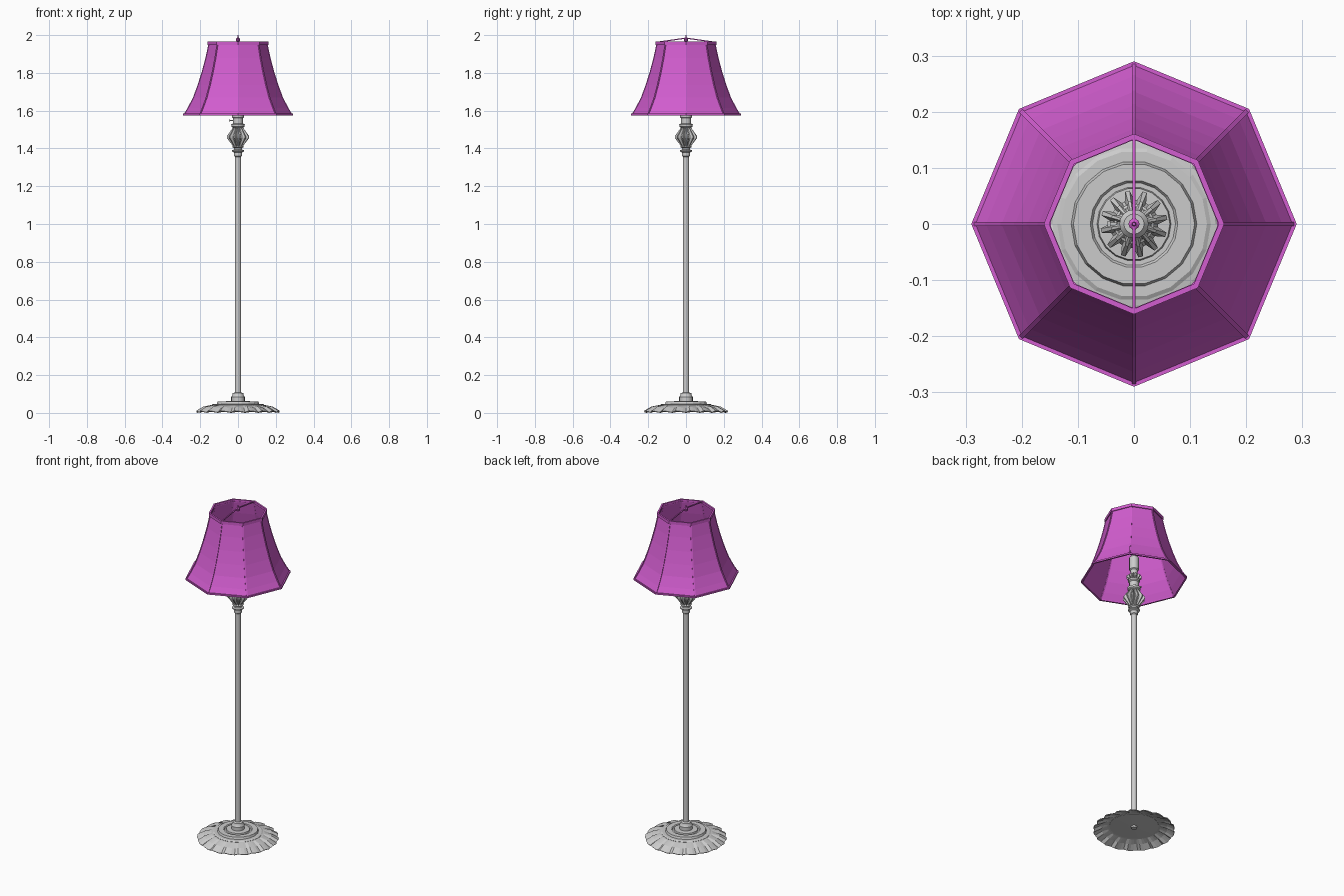
import bpy, bmesh, math
from mathutils import Vector

cube = bpy.data.objects.get("Cube")
if cube:
    bpy.data.objects.remove(cube)


def material(name, color):
    m = bpy.data.materials.new(name)
    m.use_nodes = True
    m.diffuse_color = color
    m.node_tree.nodes["Principled BSDF"].inputs["Base Color"].default_value = color
    return m


METAL = material("light grey metal", (0.6, 0.6, 0.6, 1))
FABRIC = material("orchid fabric", (0.65, 0.11, 0.63, 1))


def finish(bm, name, mat, smooth=None):
    bmesh.ops.recalc_face_normals(bm, faces=bm.faces[:])
    me = bpy.data.meshes.new(name)
    bm.to_mesh(me)
    bm.free()
    me.materials.append(mat)
    ob = bpy.data.objects.new(name, me)
    bpy.context.collection.objects.link(ob)
    if smooth:
        bpy.ops.object.select_all(action="DESELECT")
        ob.select_set(True)
        bpy.context.view_layer.objects.active = ob
        bpy.ops.object.shade_smooth_by_angle(angle=math.radians(smooth))
    return ob


def lathe(name, profile, mat, sides=16, loop=False, smooth=None, shape=None):
    """Turn (radius, z) points round the z axis; shape(i, r, z) may vary them per column."""
    bm = bmesh.new()
    cols = []
    for i in range(sides):
        a = math.tau * i / sides
        col = []
        for r, z in profile:
            if shape:
                r, z = shape(i, r, z)
            col.append(bm.verts.new((r * math.cos(a), r * math.sin(a), z)))
        cols.append(col)
    n = len(profile)
    for i in range(sides):
        p, q = cols[i], cols[(i + 1) % sides]
        for j in range(n if loop else n - 1):
            k = (j + 1) % n
            bm.faces.new((p[j], q[j], q[k], p[k]))
    if not loop:
        bm.faces.new([c[0] for c in cols])
        bm.faces.new([c[-1] for c in cols])
    return finish(bm, name, mat, smooth)


def bar(name, points, width, mat):
    """Square bar swept through points lying in one vertical plane."""
    bm = bmesh.new()
    pts = [Vector(p) for p in points]
    run = pts[-1] - pts[0]
    flat = Vector((run.x, run.y, 0)).normalized()
    side = Vector((-flat.y, flat.x, 0)) * width / 2
    rings = []
    for i, p in enumerate(pts):
        t = (pts[min(i + 1, len(pts) - 1)] - pts[max(i - 1, 0)]).normalized()
        up = side.cross(t).normalized() * width / 2
        rings.append([bm.verts.new(p + v) for v in (side + up, up - side, -side - up, side - up)])
    for a, b in zip(rings, rings[1:]):
        for j in range(4):
            bm.faces.new((a[j], a[(j + 1) % 4], b[(j + 1) % 4], b[j]))
    bm.faces.new(rings[0])
    bm.faces.new(rings[-1])
    return finish(bm, name, mat)


# Base: overlapping petals around a stepped disc
def petal(i, r, z):
    step = i % 4
    if r > 0.15:
        r -= 0.007 if step == 0 else 0
        z += (0, 0.008, 0.006, 0.003)[step]
    return r, z


lathe("base_petals", [(0.12, 0.045), (0.145, 0.041), (0.185, 0.025), (0.222, 0.004),
                      (0.219, 0.0), (0.182, 0.019), (0.145, 0.034), (0.12, 0.037)],
      METAL, sides=72, loop=True, shape=petal)
lathe("base_disc", [(0.03, 0.03), (0.135, 0.034), (0.137, 0.044), (0.13, 0.048), (0.112, 0.048),
                    (0.108, 0.06), (0.078, 0.06), (0.074, 0.054), (0.066, 0.054),
                    (0.064, 0.062), (0.03, 0.064)], METAL, sides=18)
lathe("base_collar", [(0.036, 0.055), (0.036, 0.085), (0.03, 0.092), (0.028, 0.104), (0.018, 0.108)],
      METAL, smooth=35)

# Pole and its upper collar
lathe("pole", [(0.0165, 0.02), (0.0165, 1.37)], METAL, smooth=35)
lathe("pole_collar", [(0.016, 1.355), (0.021, 1.36), (0.021, 1.378), (0.032, 1.384), (0.032, 1.39),
                      (0.022, 1.394), (0.022, 1.402), (0.032, 1.408), (0.02, 1.416)], METAL, smooth=35)


# Fluted knob: square grooves between twelve ribs
def flute(i, r, z):
    return (r * (0.72 if i % 4 in (0, 3) else 1), z)


lathe("fluted_knob", [(0.022, 1.405), (0.036, 1.425), (0.06, 1.456), (0.06, 1.464),
                      (0.038, 1.495), (0.024, 1.515)], METAL, sides=48, shape=flute)

# Socket, its trim ring, lamp holder and switch
lathe("socket", [(0.02, 1.505), (0.035, 1.515), (0.036, 1.527), (0.026, 1.533), (0.026, 1.56),
                 (0.032, 1.565), (0.032, 1.575), (0.024, 1.58)], METAL, smooth=35)
lathe("socket_crown", [(0.022, 1.575), (0.042, 1.588), (0.042, 1.596), (0.022, 1.612)],
      METAL, sides=48, shape=flute)
lathe("lamp_holder", [(0.02, 1.6), (0.02, 1.635), (0.026, 1.64), (0.026, 1.715), (0.018, 1.725)],
      METAL, smooth=35)
bar("switch_stem", [(-0.02, 0, 1.548), (-0.046, 0, 1.548)], 0.005, METAL)
bar("switch_key", [(-0.042, 0, 1.548), (-0.047, 0, 1.548)], 0.011, METAL)

# Eight-sided flared shade as a thin shell
OUTER = [(0.285, 1.58), (0.264, 1.615), (0.236, 1.67), (0.212, 1.735), (0.19, 1.805),
         (0.17, 1.88), (0.154, 1.955)]
INNER = [(r - 0.004, z) for r, z in reversed(OUTER)]
lathe("shade", OUTER + INNER, FABRIC, sides=8, loop=True)


def rim(name, r, low, high):
    lathe(name, [(r, low), (r, high), (r - 0.01, high), (r - 0.01, low)], FABRIC, sides=8, loop=True)


rim("shade_bottom_rim", 0.29, 1.575, 1.584)
rim("shade_top_rim", 0.161, 1.948, 1.966)

# Ribs along the shade corners
for i in range(8):
    a = math.tau * i / 8
    bar("shade_rib_%d" % (i + 1),
        [((r - 0.002) * math.cos(a), (r - 0.002) * math.sin(a), z) for r, z in OUTER], 0.008, FABRIC)

# Cross bar and finial holding the shade
bar("shade_cross_bar", [(0, -0.155, 1.962), (0, 0, 1.984), (0, 0.155, 1.962)], 0.006, FABRIC)
lathe("finial", [(0.004, 1.965), (0.01, 1.97), (0.01, 1.982), (0.004, 1.987), (0.003, 2.0)],
      FABRIC, sides=10, smooth=35)
